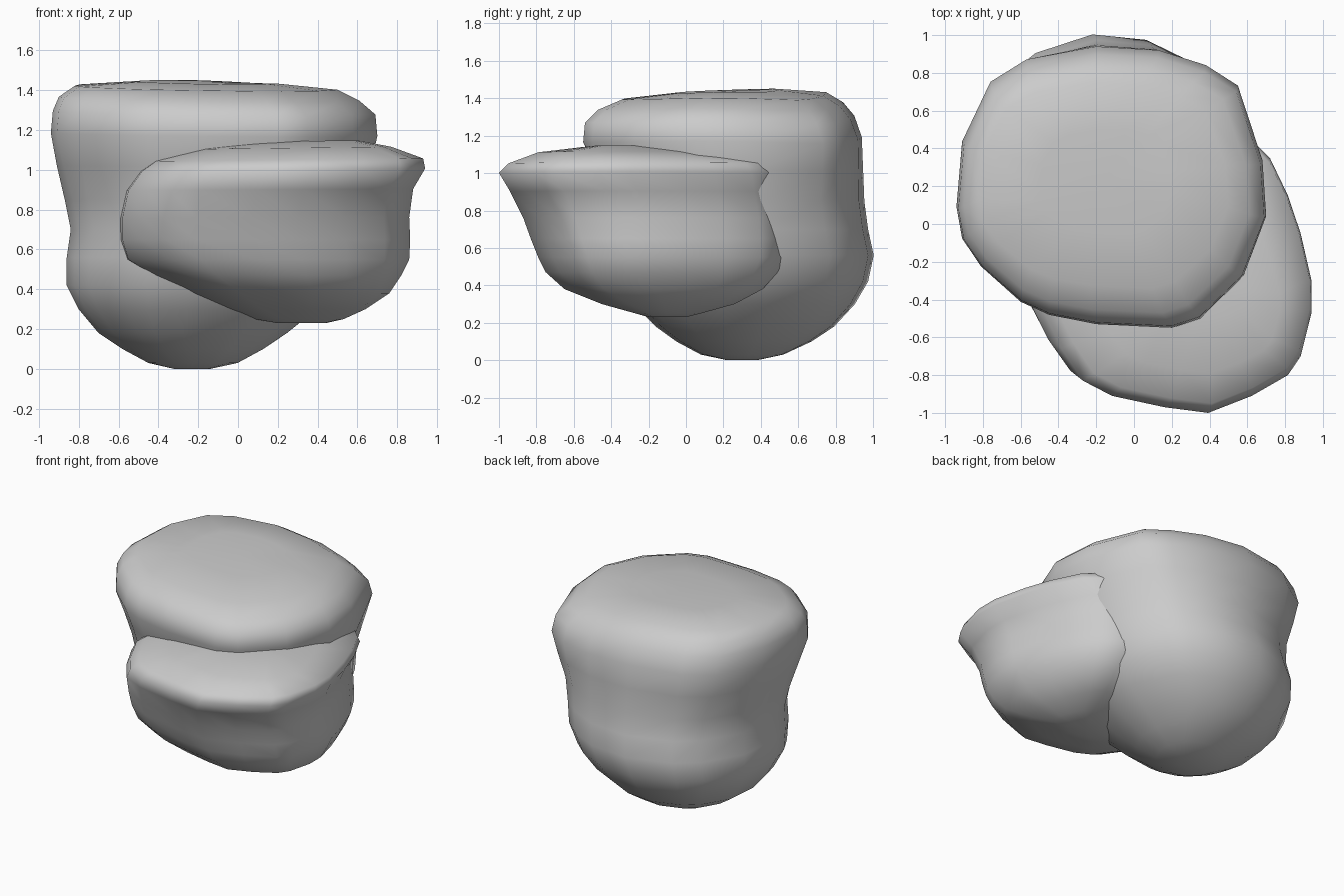
import bpy, bmesh
from math import atan2, cos, sin

if "Cube" in bpy.data.objects:
    bpy.data.objects.remove(bpy.data.objects["Cube"])


def loft_rock(name, outline, levels, tilt, drop=0, roundness=0):
    """Stack a plan outline, fitted to (z, x0, x1, y0, y1) bounds at each level."""
    xs, ys = [p[0] for p in outline], [p[1] for p in outline]
    cx, cy = (max(xs) + min(xs)) / 2, (max(ys) + min(ys)) / 2
    rx, ry = (max(xs) - min(xs)) / 2, (max(ys) - min(ys)) / 2
    norm = [((x - cx) / rx, (y - cy) / ry) for x, y in outline]
    top = levels[-1][0]
    bm = bmesh.new()
    rings = []
    for z, x0, x1, y0, y1 in levels:
        k = max(0, (z / top - 0.6) / 0.4)      # only the upper part leans
        e = roundness * (1 - min(1, k * 2))    # lower part turns elliptical
        s = (x1 - x0) / (2 * rx)               # small rings lean less
        ring = []
        for u, v in norm:
            a = atan2(v, u)
            u, v = u + e * (1.01 * cos(a) - u), v + e * (1.01 * sin(a) - v)
            dz = s * (tilt[0] * u + tilt[1] * v - s * drop * max(0, u) * max(0, v))
            ring.append(bm.verts.new(((x0 + x1) / 2 + u * (x1 - x0) / 2,
                                      (y0 + y1) / 2 + v * (y1 - y0) / 2, z + k * dz)))
        rings.append(ring)
    n = len(norm)
    for a, b in zip(rings, rings[1:]):
        for i in range(n):
            j = (i + 1) % n
            bm.faces.new((a[i], a[j], b[j], b[i]))
    # Close both ends with fans
    for ring in (rings[0], rings[-1]):
        cap = bm.faces.new(ring)
        bmesh.ops.poke(bm, faces=[cap])
    bmesh.ops.recalc_face_normals(bm, faces=bm.faces)
    for f in bm.faces:
        f.smooth = True
    mesh = bpy.data.meshes.new(name)
    bm.to_mesh(mesh)
    bm.free()
    obj = bpy.data.objects.new(name, mesh)
    bpy.context.collection.objects.link(obj)
    return obj


# Tall rock at the back: rounded base, slight waist, flat top
loft_rock("large_rock",
          [(-.94, .1), (-.91, -.07), (-.81, -.22), (-.6, -.41), (-.45, -.48), (-.2, -.53),
           (.2, -.55), (.35, -.5), (.58, -.27), (.7, .05), (.68, .35), (.55, .75),
           (.38, .86), (.13, .94), (-.2, .96), (-.57, .89), (-.76, .77), (-.91, .45)],
          [(0, -.32, -.14, .22, .38), (.03, -.45, 0, .08, .52), (.1, -.58, .13, -.05, .67),
           (.18, -.7, .25, -.16, .79), (.3, -.8, .4, -.28, .9), (.42, -.86, .5, -.36, .97),
           (.56, -.86, .56, -.4, 1), (.7, -.84, .59, -.41, .97), (.85, -.87, .63, -.43, .95),
           (1.02, -.91, .67, -.48, .945), (1.18, -.94, .7, -.55, .94),
           (1.29, -.93, .69, -.54, .9), (1.36, -.9, .61, -.47, .84),
           (1.415, -.82, .5, -.34, .75), (1.44, -.5, .2, -.05, .5)],
          (-.012, .022), .08, 1)

# Lower rock leaning against the front right: bowl-like belly, sharp rim, domed top
loft_rock("small_rock",
          [(.7, .35), (.8, .15), (.87, -.05), (.93, -.3), (.93, -.47), (.87, -.7), (.8, -.8),
           (.6, -.91), (.36, -1), (.12, -.97), (-.17, -.91), (-.33, -.83), (-.45, -.66),
           (-.55, -.46), (-.57, -.2), (-.4, .15), (0, .42), (.54, .5)],
          [(.23, .2, .44, -.2, 0), (.25, .08, .53, -.27, .08), (.3, -.07, .64, -.45, .26),
           (.38, -.26, .76, -.65, .41), (.47, -.44, .82, -.75, .49), (.55, -.57, .86, -.79, .53),
           (.65, -.6, .865, -.83, .53), (.76, -.6, .86, -.87, .53),
           (.9, -.57, .88, -.94, .51), (1, -.5, .94, -1, .5), (1.05, -.43, .93, -.95, .46),
           (1.11, -.2, .77, -.79, .12), (1.145, .1, .6, -.5, -.2)],
          (.01, 0))
